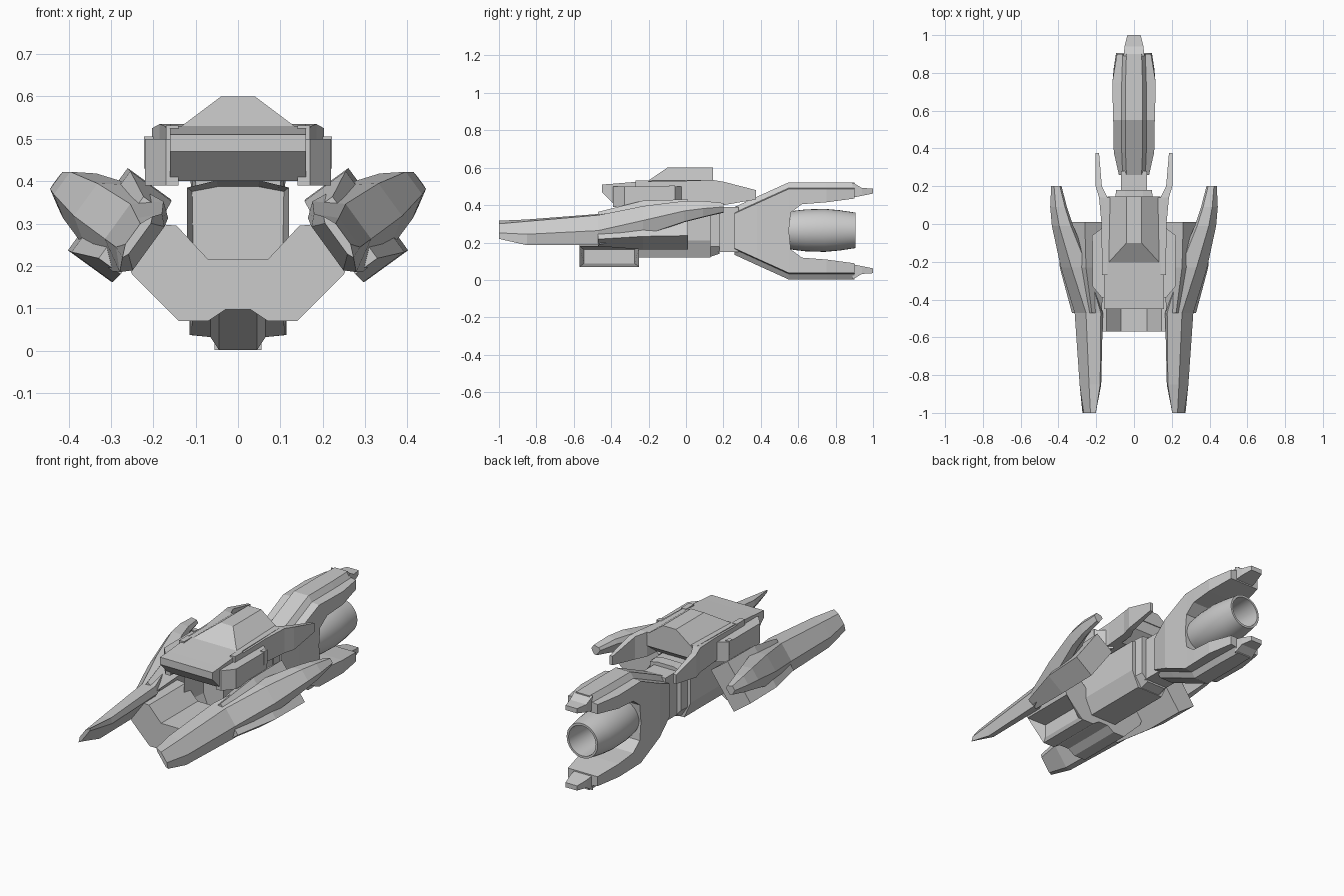
import bpy, bmesh, math
from mathutils import Vector

cube = bpy.data.objects.get("Cube")
if cube:
    bpy.data.objects.remove(cube)

GREY = bpy.data.materials.new("light_grey_hull")
GREY.use_nodes = True
GREY.diffuse_color = (0.6, 0.6, 0.6, 1)
GREY.node_tree.nodes["Principled BSDF"].inputs["Base Color"].default_value = GREY.diffuse_color


def loft(name, rings, mirror=None, edit=None):
    """Skin a closed solid through rings of equal point count."""
    bm = bmesh.new()
    loops = [[bm.verts.new(p) for p in ring] for ring in rings]
    n = len(loops[0])
    for a, b in zip(loops, loops[1:]):
        for i in range(n):
            j = (i + 1) % n
            bm.faces.new((a[i], a[j], b[j], b[i]))
    bm.faces.new(loops[0])
    bm.faces.new(loops[-1])
    bmesh.ops.recalc_face_normals(bm, faces=bm.faces[:])
    if edit:
        edit(bm)
    mesh = bpy.data.meshes.new(name)
    bm.to_mesh(mesh)
    bm.free()
    obj = bpy.data.objects.new(name, mesh)
    bpy.context.collection.objects.link(obj)
    mesh.materials.append(GREY)
    if mirror:
        mod = obj.modifiers.new("mirror", 'MIRROR')
        mod.use_axis = [a in mirror for a in "xyz"]
    return obj


def along_y(half, y):
    """Symmetric front outline at depth y, given its +x half."""
    pts = list(half) + [(-x, z) for x, z in reversed(half)]
    return [(x, y, z) for x, z in pts]


def side_slab(name, profile, x0, x1, mirror=None):
    return loft(name, [[(x, y, z) for y, z in profile] for x in (x0, x1)], mirror)


def hollow_mouth(bm):
    """Sink the front face to form the cockpit opening."""
    for f in [f for f in bm.faces if f.normal.y < -0.9]:
        bmesh.ops.inset_region(bm, faces=[f], thickness=0.015)
        bmesh.ops.translate(bm, verts=f.verts[:], vec=f.normal * 0.15 * -1)


def side_bays(bm):
    """Cut a bay with an upright floor into each slanted lower side."""
    for f in [f for f in bm.faces if abs(f.normal.x) > 0.6 and f.normal.z < -0.6 and f.calc_center_median().z < 0.16
              and abs(f.calc_center_median().x) > 0.15]:
        bmesh.ops.inset_region(bm, faces=[f], thickness=0.035)
        for v in f.verts:
            v.co.x = math.copysign(0.15, v.co.x)


# Forward cradle joining the two booms, notched underneath
cradle = [(0.07, 0.215), (0.145, 0.295), (0.2, 0.3), (0.262, 0.21), (0.25, 0.18), (0.14, 0.07),
          (0.07, 0.07), (0.03, 0.097)]
loft("front_cradle", [along_y(cradle, y) for y in (-0.57, -0.25)], edit=side_bays)

# Main fuselage with hollow cockpit mouth
hull = [(0.05, 0.402), (0.12, 0.385), (0.12, 0.21), (0.08, 0.12)]
loft("fuselage", [along_y(hull, y) for y in (-0.3, 0.13)], edit=hollow_mouth)
collar = [(0.05, 0.41), (0.1, 0.4), (0.1, 0.18), (0.06, 0.12)]
loft("rear_collar", [along_y(collar, 0.12), along_y([(x * 0.95, max(z, 0.14)) for x, z in collar], 0.18)])
loft("tail_neck", [along_y([(0.07, 0.39), (0.07, 0.15)], y) for y in (0.17, 0.28)])

# Upper canopy
side_slab("canopy_roof", [(-0.45, 0.47), (-0.45, 0.51), (-0.38, 0.515), (-0.2, 0.53), (0.14, 0.535),
                          (0.14, 0.46), (0.06, 0.4), (-0.38, 0.4)], -0.16, 0.16)
loft("canopy_hump", [
    [(-0.14, -0.21, 0.525), (0.14, -0.21, 0.525), (0.14, 0.145, 0.525), (-0.14, 0.145, 0.525)],
    [(-0.04, -0.1, 0.6), (0.04, -0.1, 0.6), (0.04, 0.145, 0.6), (-0.04, 0.145, 0.6)]])
side_slab("canopy_clip", [(-0.27, 0.5), (-0.27, 0.532), (-0.2, 0.532), (-0.2, 0.5)], 0.14, 0.17, "x")

# Swept rear stabilisers: (y, inner x, outer x, bottom, top)
blades = [(-0.2, 0.12, 0.17, 0.42, 0.525), (0.0, 0.13, 0.172, 0.4, 0.53), (0.14, 0.14, 0.185, 0.4, 0.535),
          (0.2, 0.17, 0.203, 0.4, 0.525), (0.375, 0.185, 0.203, 0.43, 0.48)]
loft("rear_stabiliser", [[(a, y, b), (o, y, b), (o, y, t), (a, y, t)] for y, a, o, b, t in blades], "x")

# Cheek pods on either side of the canopy
pod = [(0.14, -0.39), (0.17, -0.39), (0.22, -0.33), (0.22, -0.06), (0.14, 0.0)]
loft("cheek_pod", [[(x, y, z) for x, y in pod] for z in (0.39, 0.5)], "x")
side_slab("pod_latch", [(-0.09, 0.43), (-0.09, 0.505), (-0.06, 0.505), (-0.06, 0.43)], 0.2, 0.222, "x")

# Tilted frame shared by the booms and their mounting slabs
TILT = math.radians(36)
U = Vector((math.cos(TILT), 0, math.sin(TILT)))
V = Vector((-math.sin(TILT), 0, math.cos(TILT)))


def tilted(cx, y, cz, hu, hv, shape):
    return [Vector((cx, y, cz)) + U * (hu * u) + V * (hv * v) for u, v in shape]


# Long side booms: (y, centre x, centre z, half thickness, half breadth)
blade = [(-1, -0.75), (-0.3, -1), (1, -0.5), (1, 0.5), (-0.3, 1), (-1, 0.75)]
boom = [(-1.0, 0.24, 0.27, 0.01, 0.06), (-0.85, 0.237, 0.26, 0.032, 0.085),
        (-0.47, 0.247, 0.278, 0.046, 0.102), (-0.23, 0.315, 0.324, 0.055, 0.095),
        (-0.01, 0.383, 0.372, 0.04, 0.066), (0.09, 0.403, 0.383, 0.032, 0.05),
        (0.2, 0.413, 0.388, 0.022, 0.026)]
loft("side_boom", [tilted(x, y, z, hu, hv, blade) for y, x, z, hu, hv in boom], "x")

# Mounting slabs emerging from the booms
square = [(-1, -1), (1, -1), (1, 1), (-1, 1)]
slab = [(-0.47, 0.25, 0.272, 0.032, 0.09), (-0.23, 0.275, 0.293, 0.06, 0.118), (0.01, 0.28, 0.297, 0.063, 0.12)]
loft("boom_mount", [tilted(x, y, z, hu, hv, square) for y, x, z, hu, hv in slab], "x")

# Forked tail, upper prong reflected below: (y, top, bottom, half width, spine half width)
MID = 0.262
prong = [(0.26, 0.39, MID, 0.08, 0.04), (0.38, 0.445, MID, 0.107, 0.045), (0.55, 0.522, MID, 0.11, 0.045),
         (0.56, 0.522, 0.36, 0.11, 0.045), (0.62, 0.522, 0.405, 0.112, 0.045),
         (0.75, 0.522, 0.415, 0.115, 0.045), (0.9, 0.522, 0.435, 0.09, 0.04)]
fork = loft("tail_fork", [along_y([(s, t - MID), (s + 0.02, t - 0.03 - MID), (w, t - 0.035 - MID), (w, b - MID)], y)
                          for y, t, b, w, s in prong], "z")
fork.location.z = MID
tip = [(0.89, 0.055, 0.44, 0.522), (0.94, 0.05, 0.45, 0.492), (1.0, 0.035, 0.462, 0.488)]
tail_tip = loft("tail_tip", [along_y([(w, t - MID), (w, b - MID)], y) for y, w, b, t in tip], "z")
tail_tip.location.z = MID

# Hollow rear thruster
radii = [(0.53, 0.095), (0.58, 0.105), (0.64, 0.112), (0.74, 0.115), (0.82, 0.108), (0.905, 0.095),
         (0.905, 0.083), (0.7, 0.075)]
SIDES = 32
angles = [2 * math.pi * i / SIDES for i in range(SIDES)]
engine = loft("thruster", [[(r * math.cos(a), y, 0.265 + r * math.sin(a)) for a in angles] for y, r in radii])
bpy.ops.object.select_all(action='DESELECT')
engine.select_set(True)
bpy.context.view_layer.objects.active = engine
bpy.ops.object.shade_smooth_by_angle()
